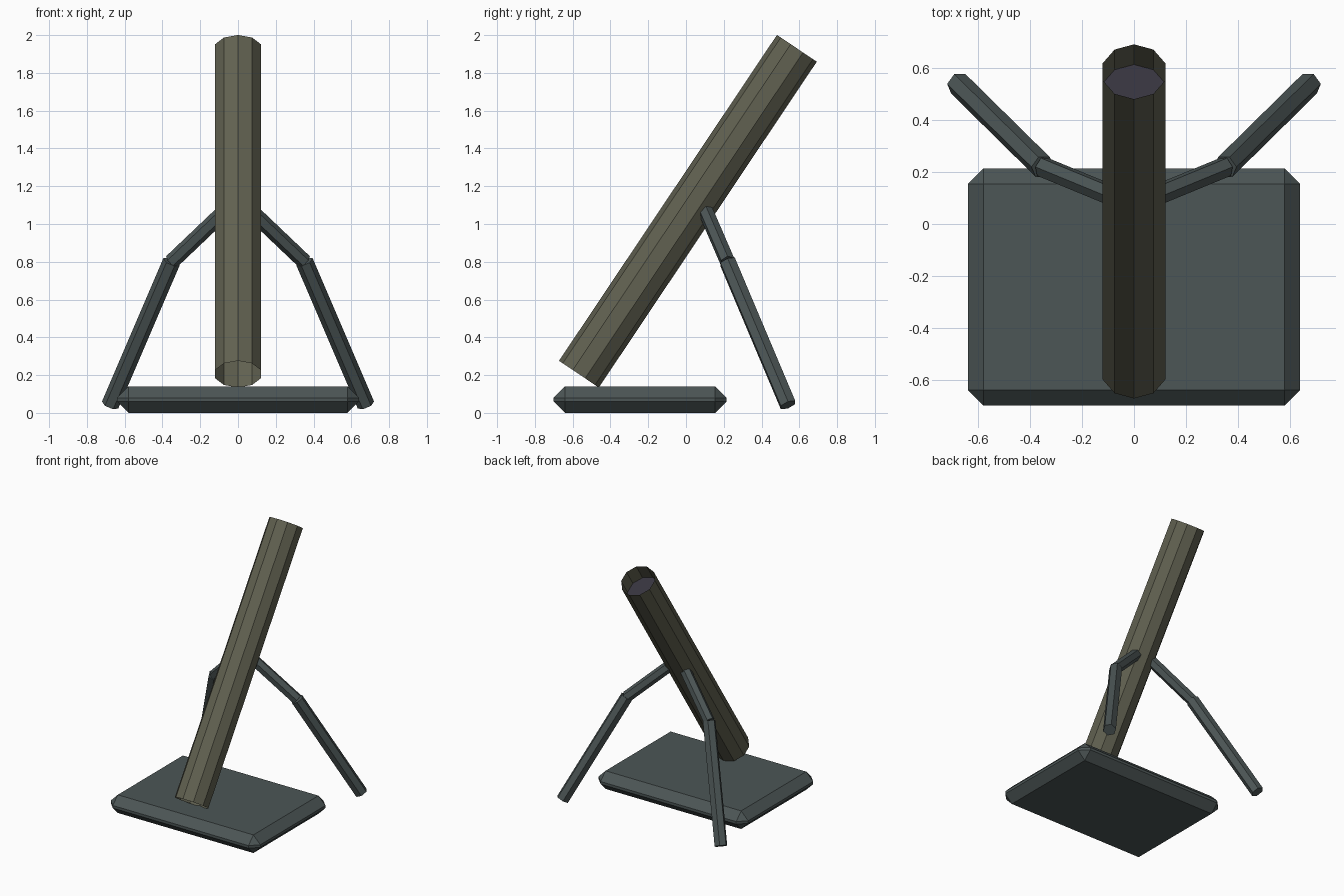
import bpy
import bmesh
from math import cos, sin, tau
from mathutils import Vector

cube = bpy.data.objects.get("Cube")
if cube:
    bpy.data.objects.remove(cube, do_unlink=True)


def material(name, rgb):
    mat = bpy.data.materials.new(name)
    mat.use_nodes = True
    mat.diffuse_color = (*rgb, 1)
    mat.node_tree.nodes["Principled BSDF"].inputs["Base Color"].default_value = (*rgb, 1)
    return mat


olive = material("olive_metal", (0.12, 0.12, 0.082))
grey = material("grey_green_metal", (0.072, 0.092, 0.092))
dark = material("dark_bore", (0.037, 0.034, 0.048))


def finish(name, bm, mat):
    mesh = bpy.data.meshes.new(name)
    bm.to_mesh(mesh)
    bm.free()
    mesh.materials.append(mat)
    obj = bpy.data.objects.new(name, mesh)
    bpy.context.collection.objects.link(obj)
    return obj


def ring(bm, centre, axis, side, radius, count):
    """Circle of vertices around an axis, the first one pointing along side."""
    other = axis.cross(side)
    angles = [tau * i / count for i in range(count)]
    return [bm.verts.new(centre + radius * (side * cos(a) + other * sin(a))) for a in angles]


def prism(name, start, end, radius, count, side, mat, capped):
    axis = (end - start).normalized()
    bm = bmesh.new()
    low = ring(bm, start, axis, side, radius, count)
    high = ring(bm, end, axis, side, radius, count)
    for i in range(count):
        j = (i + 1) % count
        bm.faces.new((low[i], low[j], high[j], high[i]))
    if capped:
        bm.faces.new(low[::-1])
        bm.faces.new(high)
    return finish(name, bm, mat)


# Chamfered base plate
bm = bmesh.new()
bmesh.ops.create_cube(bm, size=1)
bmesh.ops.scale(bm, vec=(1.28, 0.915, 0.14), verts=bm.verts)
bmesh.ops.translate(bm, vec=(0, -0.243, 0.07), verts=bm.verts)
bmesh.ops.bevel(bm, geom=bm.edges[:], offset=0.06, segments=1, affect='EDGES')
finish("base_plate", bm, grey)

# Open ten-sided barrel with a recessed bore disc
breech = Vector((0, -0.567, 0.205))
muzzle = Vector((0, 0.587, 1.93))
axis = (muzzle - breech).normalized()
side = axis.cross(Vector((1, 0, 0)))
prism("barrel", breech, muzzle, 0.127, 10, side, olive, False)

bm = bmesh.new()
bm.faces.new(ring(bm, muzzle - axis * 0.14, axis, side, 0.127, 10))
finish("bore_disc", bm, dark)

# Pair of bent bipod legs
for label, s in (("left", 1), ("right", -1)):
    hip = Vector((0, 0.075, 1.135))
    knee = Vector((0.352 * s, 0.22, 0.8))
    foot = Vector((0.677 * s, 0.54, 0.042))
    for part, a, b, radius in (("upper", hip, knee, 0.041), ("lower", knee, foot, 0.047)):
        d = (b - a).normalized()
        side = d.cross(Vector((0, 1, 0))).normalized()
        prism(f"{label}_{part}_leg", a, b, radius, 6, side, grey, True)
